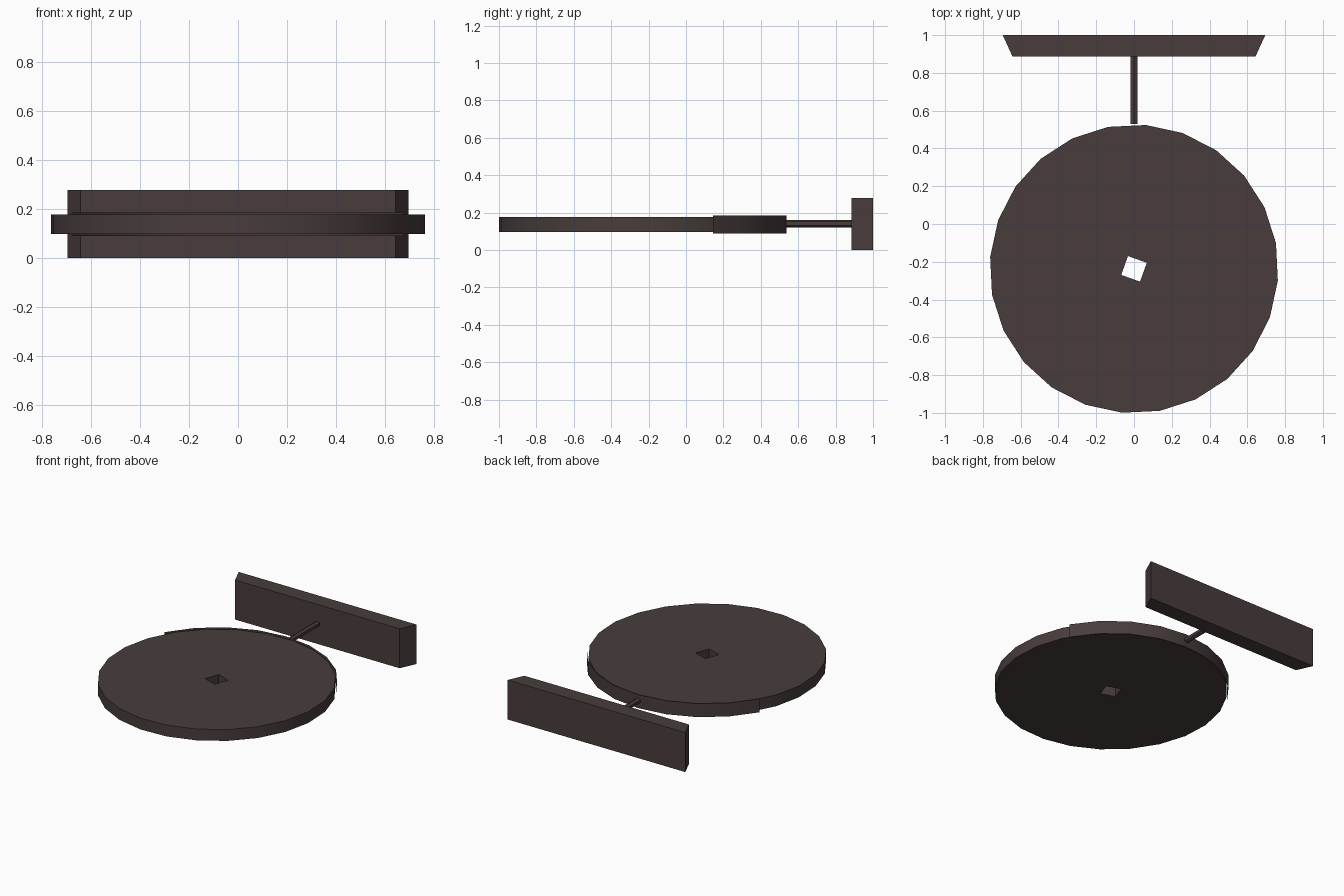
import bpy, bmesh, math

if "Cube" in bpy.data.objects:
    bpy.data.objects.remove(bpy.data.objects["Cube"])

mat = bpy.data.materials.new("dark_brown_metal")
mat.diffuse_color = (0.065, 0.046, 0.045, 1.0)
mat.use_nodes = True
mat.node_tree.nodes["Principled BSDF"].inputs["Base Color"].default_value = mat.diffuse_color

CY = -0.2375          # disc centre
TURN = math.radians(25.3)


def make(name, bm, smooth=False):
    """Turn a bmesh into an object; smooth shading keeps edges over 30 degrees sharp."""
    if smooth:
        for f in bm.faces:
            f.smooth = True
        for e in bm.edges:
            if len(e.link_faces) == 2 and e.calc_face_angle(0) > math.radians(30):
                e.smooth = False
    me = bpy.data.meshes.new(name)
    bm.to_mesh(me)
    bm.free()
    me.materials.append(mat)
    ob = bpy.data.objects.new(name, me)
    bpy.context.collection.objects.link(ob)
    return ob


def ring(bm, n, r, z):
    return [bm.verts.new((r * math.cos(TURN + 2 * math.pi * i / n),
                          CY + r * math.sin(TURN + 2 * math.pi * i / n), z)) for i in range(n)]


def prism(name, outline, z0, z1):
    bm = bmesh.new()
    face = bm.faces.new([bm.verts.new((x, y, z0)) for x, y in outline])
    ext = bmesh.ops.extrude_face_region(bm, geom=[face], use_keep_orig=True)
    for v in ext["geom"]:
        if isinstance(v, bmesh.types.BMVert):
            v.co.z = z1
    bmesh.ops.recalc_face_normals(bm, faces=bm.faces)
    return make(name, bm)


# Round disc with a square centre hole
bm = bmesh.new()
rings = [(ring(bm, 24, 0.764, z), ring(bm, 4, 0.075, z)) for z in (0.098, 0.178)]
for outer, inner in rings:
    for k in range(4):
        arc = [outer[(6 * k + i) % 24] for i in range(7)]
        bm.faces.new(arc + [inner[(k + 1) % 4], inner[k]])
for part, n in ((0, 24), (1, 4)):
    lo, hi = rings[0][part], rings[1][part]
    for i in range(n):
        j = (i + 1) % n
        bm.faces.new((lo[i], lo[j], hi[j], hi[i]))
bmesh.ops.recalc_face_normals(bm, faces=bm.faces)
make("disc", bm, smooth=True)

# Thin guard strip wrapping the back of the disc
bm = bmesh.new()
a0, n = math.radians(29.5), 8
prev = None
for i in range(n + 1):
    a = a0 + (math.pi - 2 * a0) * i / n
    x, y = 0.775 * math.cos(a), CY + 0.775 * math.sin(a)
    pair = [bm.verts.new((x, y, z)) for z in (0.09, 0.186)]
    if prev:
        bm.faces.new((prev[0], pair[0], pair[1], prev[1]))
    prev = pair
make("guard_strip", bm, smooth=True)

# Connecting rod
bm = bmesh.new()
ends = [[bm.verts.new((0.02 * math.sin(math.pi * i / 3), y, 0.142 + 0.02 * math.cos(math.pi * i / 3)))
         for i in range(6)] for y in (0.53, 0.89)]
for i in range(6):
    j = (i + 1) % 6
    bm.faces.new((ends[0][i], ends[0][j], ends[1][j], ends[1][i]))
for e in ends:
    bm.faces.new(e)
bmesh.ops.recalc_face_normals(bm, faces=bm.faces)
make("connecting_rod", bm)

# Tapered back plate
prism("back_plate", [(-0.643, 0.886), (0.643, 0.886), (0.695, 1.0), (-0.695, 1.0)], 0.0, 0.279)
